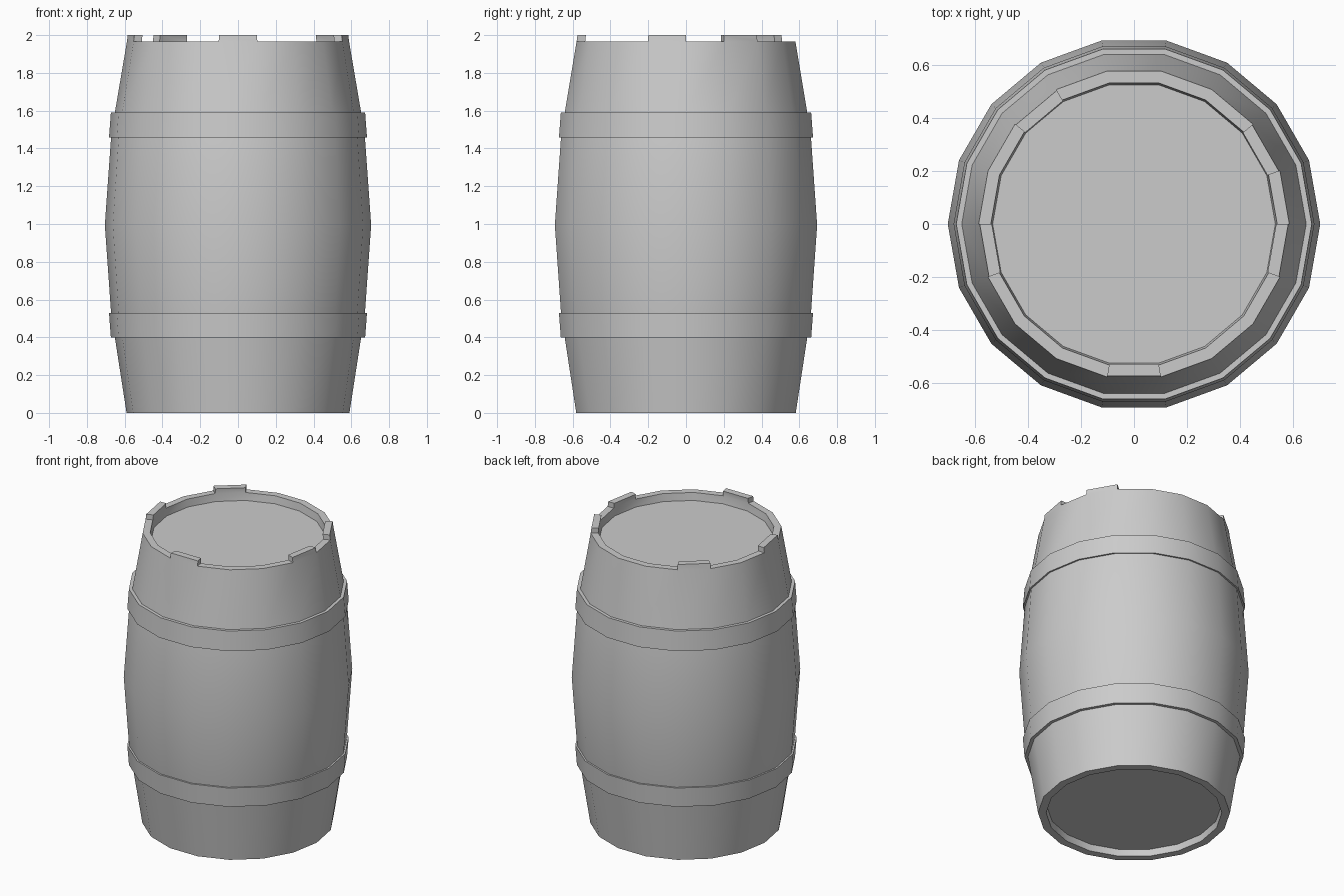
import bpy, bmesh
from math import cos, sin, radians

if "Cube" in bpy.data.objects:
    bpy.data.objects.remove(bpy.data.objects["Cube"])

SIDES = 18
STEP = 360 / SIDES
MID = 0.994          # height of the belly and mirror plane of the hoops


def ring(bm, r, z):
    return [bm.verts.new((r * cos(radians(i * STEP)), r * sin(radians(i * STEP)), z))
            for i in range(SIDES)]


def bridge(bm, a, b):
    return [bm.faces.new((a[i], a[(i + 1) % SIDES], b[(i + 1) % SIDES], b[i]))
            for i in range(SIDES)]


def finish(bm, name):
    bmesh.ops.recalc_face_normals(bm, faces=bm.faces)
    me = bpy.data.meshes.new(name)
    bm.to_mesh(me)
    bm.free()
    ob = bpy.data.objects.new(name, me)
    bpy.context.collection.objects.link(ob)
    bpy.ops.object.select_all(action='DESELECT')
    ob.select_set(True)
    bpy.context.view_layer.objects.active = ob
    bpy.ops.object.shade_smooth_by_angle(angle=radians(28))
    return ob


# Barrel body: recessed bottom, bulging staves, rim, recessed lid
profile = [(0.535, 0.045), (0.54, 0.0), (0.59, 0.0), (0.652, 0.40), (0.672, 0.53),
           (0.705, MID), (0.672, 1.458), (0.652, 1.59), (0.588, 1.966),
           (0.542, 1.966), (0.535, 1.915)]
bm = bmesh.new()
rings = [ring(bm, r, z) for r, z in profile]
strips = [bridge(bm, a, b) for a, b in zip(rings, rings[1:])]
bm.faces.new(rings[0])
bm.faces.new(rings[-1])

# Raised stave ends on the top rim, by facet centre angle
rim = strips[8]
for angle in (30, 130, 190, 270, 350):
    face = rim[int(angle // STEP)]
    new = bmesh.ops.extrude_discrete_faces(bm, faces=[face])["faces"][0]
    for v in new.verts:
        v.co.x *= 0.993
        v.co.y *= 0.993
        v.co.z = 2.0
finish(bm, "barrel_body")

# Hoops: the upper one is the lower one mirrored about the belly
hoop = [(0.645, 0.398), (0.673, 0.398), (0.683, 0.53), (0.665, 0.53)]
for name, flip in (("lower_hoop", False), ("upper_hoop", True)):
    bm = bmesh.new()
    rs = [ring(bm, r, 2 * MID - z if flip else z) for r, z in hoop]
    for a, b in zip(rs, rs[1:] + rs[:1]):
        bridge(bm, a, b)
    finish(bm, name)
